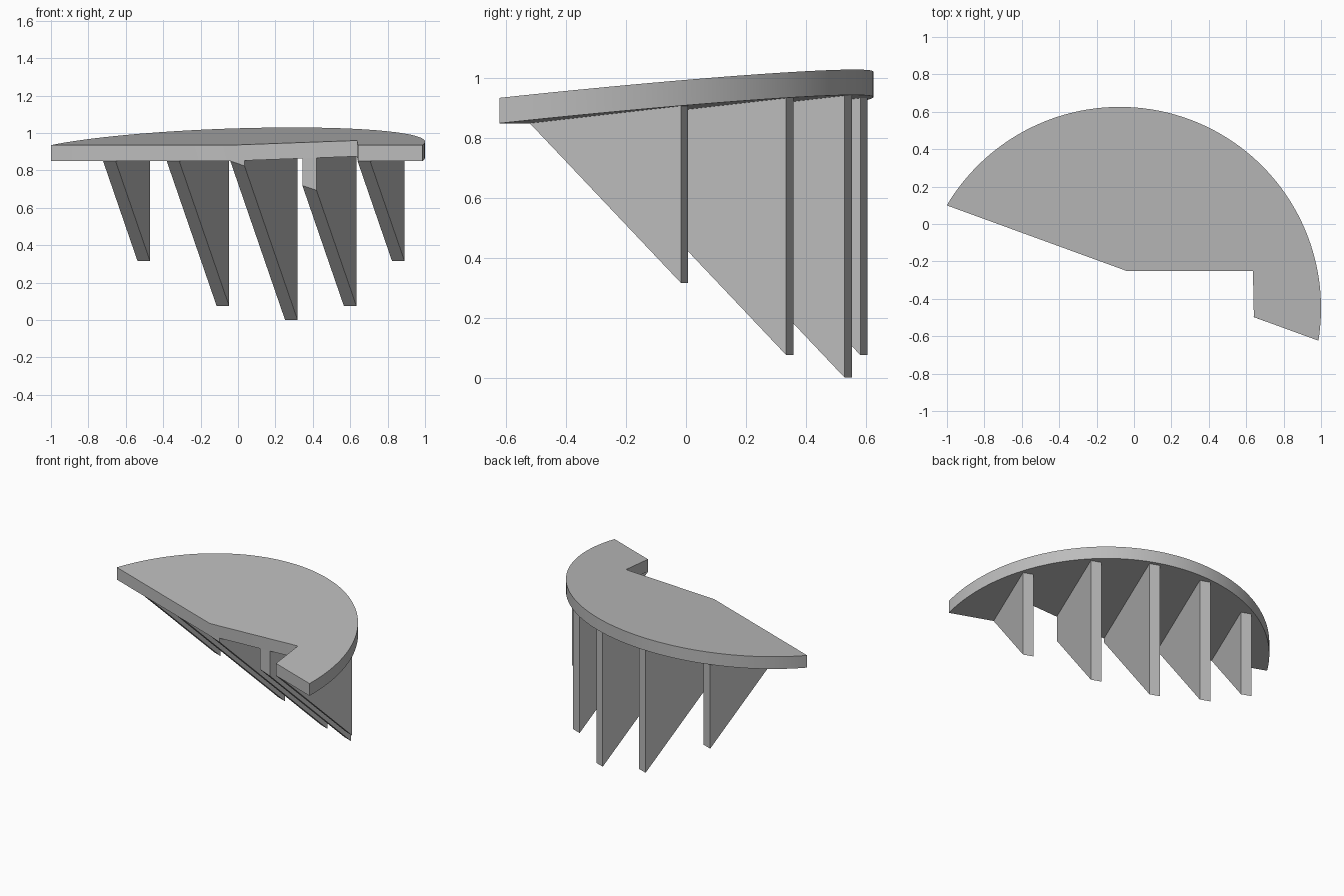
import bpy, bmesh, math
from mathutils import Vector

if "Cube" in bpy.data.objects:
    bpy.data.objects.remove(bpy.data.objects["Cube"])

grey = bpy.data.materials.new("plain grey")
grey.use_nodes = True
colour = (0.5, 0.5, 0.5, 1)
grey.diffuse_color = colour
grey.node_tree.nodes["Principled BSDF"].inputs["Base Color"].default_value = colour

# Plan layout: a circle segment turned about z, "across" runs along the chord
CENTRE = Vector((-0.076, -0.45))
RADIUS, CHORD = 1.076, 0.2
TURN = math.radians(-20)
ACROSS = Vector((math.cos(TURN), math.sin(TURN)))
INWARD = Vector((-math.sin(TURN), math.cos(TURN)))
EDGE_Z, TILT, THICK = 0.85, 0.108, 0.085
NOTCH_Y = -0.25


def plan(a, b):
    return CENTRE + ACROSS * a + INWARD * b


def underside(p):
    return EDGE_Z + TILT * ((p - CENTRE).dot(INWARD) - CHORD)


def prism(name, lower, upper, cut=False):
    """Close two matching outlines into a solid, optionally trimmed at the notch."""
    bm = bmesh.new()
    low = [bm.verts.new(p) for p in lower]
    top = [bm.verts.new(p) for p in upper]
    bm.faces.new(low[::-1])
    bm.faces.new(top)
    for i in range(len(low)):
        j = (i + 1) % len(low)
        bm.faces.new((low[i], low[j], top[j], top[i]))
    if cut:
        bmesh.ops.bisect_plane(bm, geom=bm.verts[:] + bm.edges[:] + bm.faces[:],
                               plane_co=(0, NOTCH_Y, 0), plane_no=(0, 1, 0),
                               clear_inner=True)
        bmesh.ops.holes_fill(bm, edges=[e for e in bm.edges if e.is_boundary])
    bmesh.ops.recalc_face_normals(bm, faces=bm.faces[:])
    mesh = bpy.data.meshes.new(name)
    bm.to_mesh(mesh)
    bm.free()
    mesh.materials.append(grey)
    obj = bpy.data.objects.new(name, mesh)
    bpy.context.collection.objects.link(obj)
    return obj


# Canopy slab: arc from right end to left end, then the notched straight edge
half = math.acos(CHORD / RADIUS)
STEPS = 96
outline = []
for i in range(STEPS + 1):
    t = half - 2 * half * i / STEPS
    outline.append(plan(RADIUS * math.sin(t), RADIUS * math.cos(t)))
outline += [Vector(p) for p in ((-0.042, NOTCH_Y), (0.636, NOTCH_Y), (0.641, -0.498))]
slab = prism("canopy_slab",
             [(p.x, p.y, underside(p)) for p in outline],
             [(p.x, p.y, underside(p) + THICK) for p in outline])
bpy.ops.object.select_all(action="DESELECT")
slab.select_set(True)
bpy.context.view_layer.objects.active = slab
bpy.ops.object.shade_smooth_by_angle(angle=math.radians(30))

# Triangular support fins, mirrored about the middle one
FIN, SLOPE, SPACING = 0.071, 0.993, 0.362


def fin(name, a, back, cut):
    def side(s):
        front, rear = plan(a + s, CHORD), plan(a + s, back)
        return [(front.x, front.y, EDGE_Z),
                (rear.x, rear.y, EDGE_Z - SLOPE * (back - CHORD)),
                (rear.x, rear.y, underside(rear))]
    prism(name, side(-FIN / 2), side(FIN / 2), cut)


fin("middle_fin", 0, 1.056, True)
for label, sign in (("left", 1), ("right", -1)):
    fin(label + "_inner_fin", sign * SPACING, 0.98, sign > 0)
    fin(label + "_outer_fin", sign * 2 * SPACING, 0.737, False)
